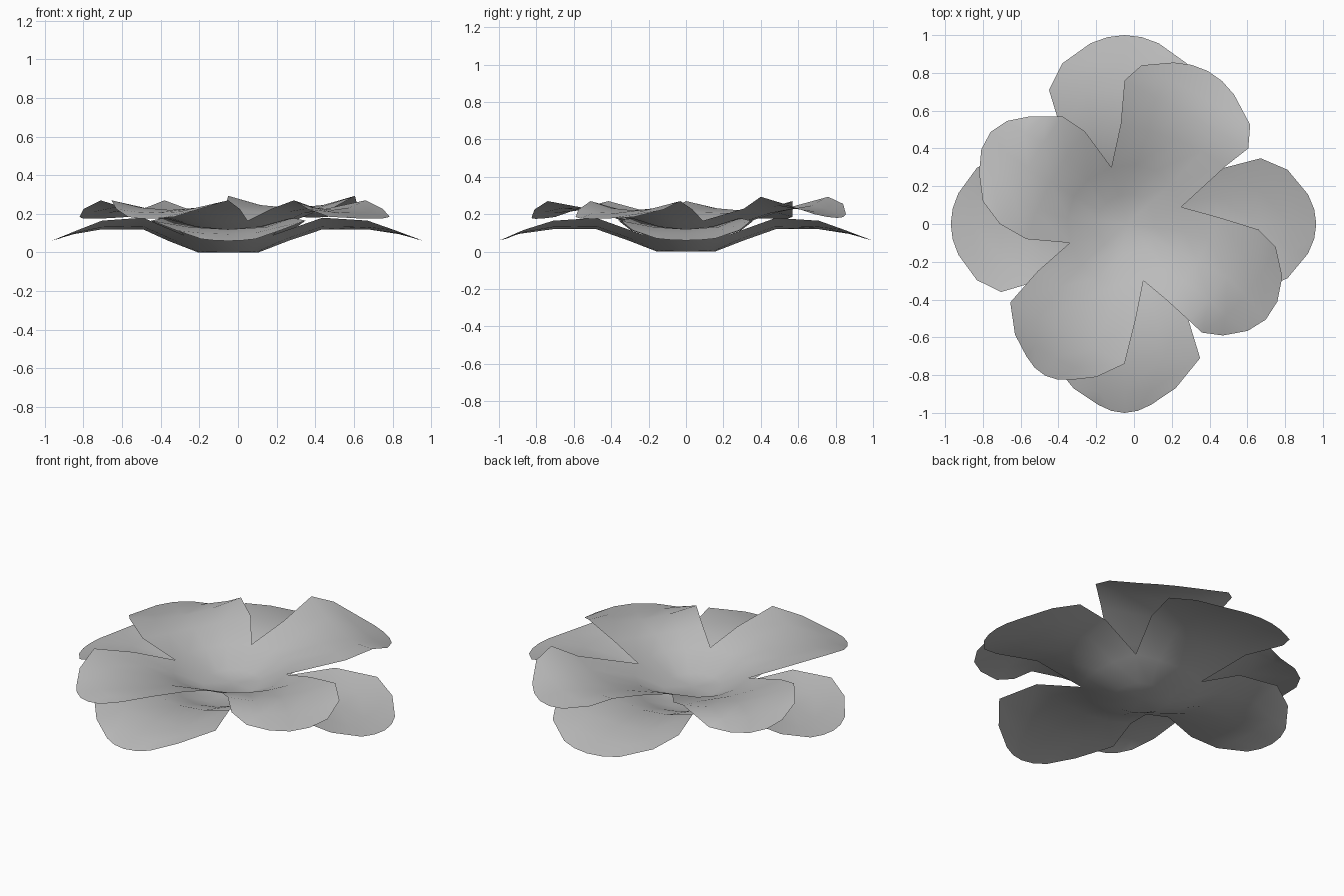
import bpy, bmesh
from mathutils import Vector, Matrix

cube = bpy.data.objects.get("Cube")
if cube:
    bpy.data.objects.remove(cube)

COLUMNS = 4
PI = 3.14159265

mat = bpy.data.materials.new("petal_grey")
mat.use_nodes = True
colour = (0.5, 0.5, 0.5, 1)
mat.diffuse_color = colour
mat.node_tree.nodes["Principled BSDF"].inputs["Base Color"].default_value = colour


def petal(bm, left, right, bows, heights, base_z, turn=0, scale=(1, 1)):
    """Loft a petal from paired rim points; rows sag in the middle."""
    lefts = [Vector(p) for p in left]
    rights = [Vector(p) for p in right]
    # inner rows close the cup; rows beyond the notch take the petal's own scale
    lefts = [lefts[0] * 0, lefts[0] / 2] + lefts
    rights = [rights[0] * 0, rights[0] / 2] + rights
    bows = [0, bows[0] / 2] + bows
    heights = [(base_z, base_z), (base_z, base_z + 0.005)] + heights
    rot = Matrix.Rotation(turn, 2)
    rows = []
    for i, (a, b, bow, (zc, ze)) in enumerate(zip(lefts, rights, bows, heights)):
        mid, half = (a + b) / 2, (b - a) / 2
        axis = Vector((-half.y, half.x)).normalized()
        k = Vector(scale) if i > 2 else Vector((1, 1))
        row = []
        for c in range(COLUMNS + 1):
            t = 2 * c / COLUMNS - 1
            p = mid + half * t + axis * bow * (1 - t * t)
            p = rot @ Vector((p.x * k.x, p.y * k.y))
            row.append(bm.verts.new((p.x, p.y, zc + (ze - zc) * t * t)))
        rows.append(row)
    for lo, hi in zip(rows, rows[1:]):
        for c in range(COLUMNS):
            bm.faces.new((lo[c], lo[c + 1], hi[c + 1], hi[c]))


def whorl(name, centre_x, petals):
    bm = bmesh.new()
    for p in petals:
        petal(bm, *p)
    bmesh.ops.remove_doubles(bm, verts=bm.verts, dist=0.002)
    bmesh.ops.dissolve_degenerate(bm, edges=bm.edges, dist=0.0005)
    bm.normal_update()
    for f in bm.faces:
        if f.normal.z < 0:
            f.normal_flip()
        f.smooth = True
    mesh = bpy.data.meshes.new(name)
    bm.to_mesh(mesh)
    bm.free()
    mesh.materials.append(mat)
    obj = bpy.data.objects.new(name, mesh)
    obj.location.x = centre_x
    bpy.context.collection.objects.link(obj)


def mirrored(points):
    return [(-x, y) for x, y in points]


# Lower whorl: four drooping petals along the axes, the front one slimmer
stem = [(0.23, 0.23), (0.33, 0.48), (0.4, 0.71)]
wide = stem + [(0.33, 0.85), (0.18, 0.957)]
slim = stem + [(0.27, 0.87), (0.14, 0.957)]
low_bows = [0.08, 0, 0, 0.02, 0.043]
low_z = [(0.06, 0.09), (0.12, 0.18), (0.12, 0.165), (0.095, 0.115), (0.06, 0.07)]
low_petals = [(wide, (1, 1)), (wide, (0.9, 0.92)), (slim, (1, 1)), (wide, (0.87, 1.015))]
whorl("lower_petals", -0.05,
      [(mirrored(side), side, low_bows, low_z, 0, i * PI / 2, s)
       for i, (side, s) in enumerate(low_petals)])

# Upper whorl: a steep cup opening into four arched petals on the diagonals
back, left, front, right = (-0.08, 0.3), (-0.3, -0.1), (0.09, -0.3), (0.29, 0.09)
long_bows = [0.1, 0.03, 0, 0.01, 0.045]
round_bows = [0.1, 0.03, 0.02, 0.05, 0.1]
back_z = [(0.15, 0.165), (0.205, 0.23), (0.23, 0.293), (0.215, 0.255), (0.18, 0.2)]
other_z = [(0.15, 0.165), (0.205, 0.225), (0.22, 0.27), (0.205, 0.225), (0.175, 0.185)]
whorl("upper_petals", -0.04, [
    # back right
    ([back, (-0.03, 0.53), (-0.01, 0.76), (0.08, 0.84), (0.25, 0.855)],
     [right, (0.53, 0.31), (0.645, 0.4), (0.655, 0.525), (0.57, 0.685)],
     long_bows, back_z, 0.075),
    # back left
    ([left, (-0.53, -0.08), (-0.67, 0), (-0.76, 0.12), (-0.78, 0.27)],
     [back, (-0.22, 0.49), (-0.34, 0.57), (-0.43, 0.57), (-0.51, 0.57)],
     round_bows, other_z, 0.075),
    # front left
    ([front, (0.05, -0.5), (-0.01, -0.74), (-0.16, -0.81), (-0.29, -0.825)],
     [left, (-0.47, -0.25), (-0.615, -0.415), (-0.59, -0.585), (-0.53, -0.7)],
     long_bows, other_z, 0.075),
    # front right
    ([right, (0.49, 0.035), (0.7, -0.03), (0.79, -0.12), (0.825, -0.28)],
     [front, (0.21, -0.4), (0.33, -0.51), (0.4, -0.575), (0.51, -0.59)],
     round_bows, other_z, 0.075),
])
